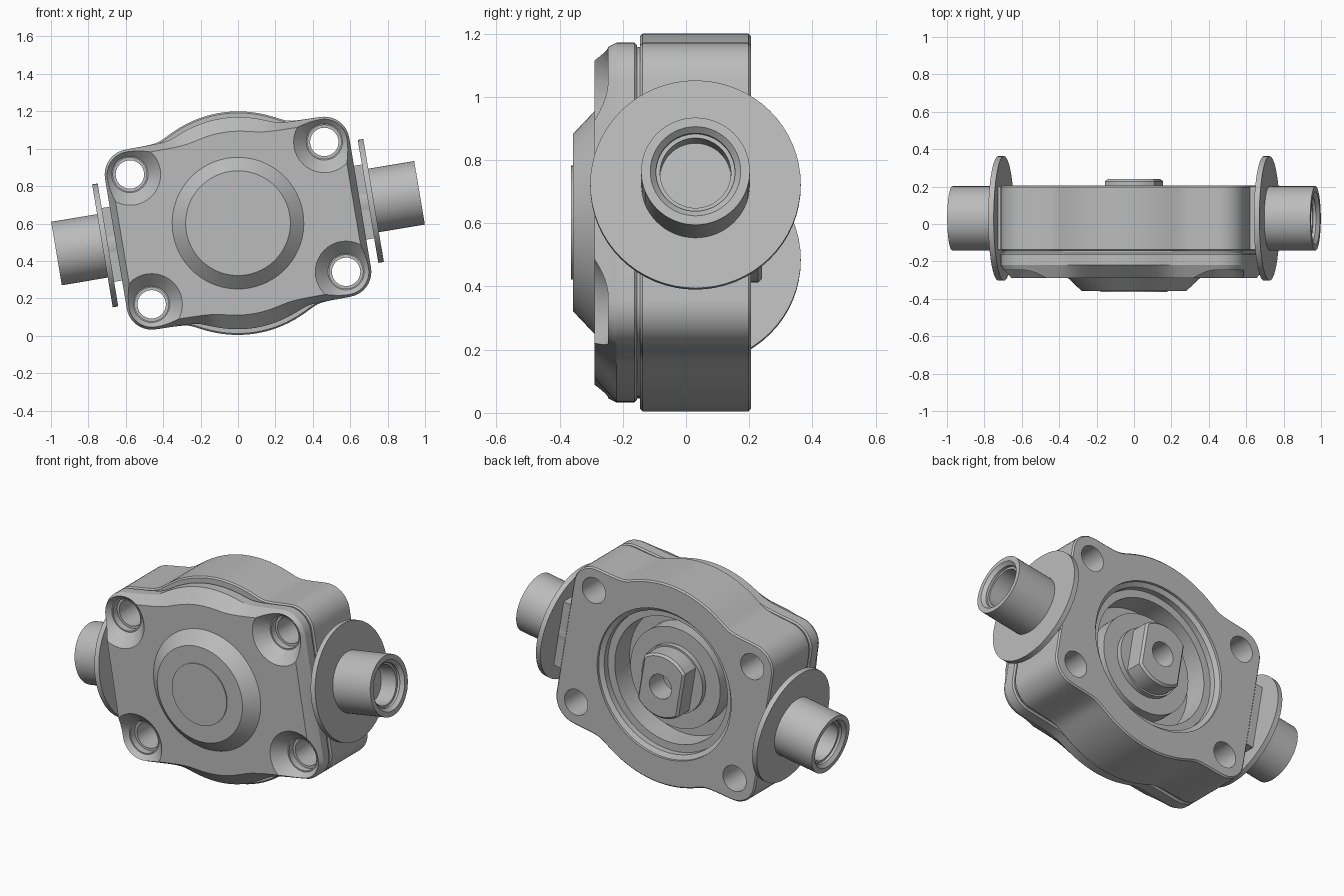
import bpy, bmesh, math
from mathutils import Matrix, Vector

cube = bpy.data.objects.get("Cube")
if cube:
    bpy.data.objects.remove(cube, do_unlink=True)

metal = bpy.data.materials.new("grey_metal")
metal.use_nodes = True
metal.diffuse_color = (0.5, 0.5, 0.5, 1)
metal.node_tree.nodes["Principled BSDF"].inputs["Base Color"].default_value = (0.5, 0.5, 0.5, 1)

# The whole unit is tilted about the depth axis
TILT = Matrix.Translation((0, 0, 0.602)) @ Matrix.Rotation(math.radians(-9.5), 4, "Y")
HOLE_U, HOLE_V = 0.527, 0.352
HOLES = [(su * HOLE_U, sv * HOLE_V) for su in (1, -1) for sv in (1, -1)]


def loft(bm, rings):
    """Skin a stack of equal rings and cap both ends."""
    vs = [[bm.verts.new(TILT @ Vector(p)) for p in ring] for ring in rings]
    n = len(vs[0])
    for a, b in zip(vs, vs[1:]):
        for i in range(n):
            j = (i + 1) % n
            bm.faces.new((a[i], a[j], b[j], b[i]))
    bm.faces.new(vs[0])
    bm.faces.new(vs[-1])


def make(name, *stacks):
    bm = bmesh.new()
    for rings in stacks:
        loft(bm, rings)
    bmesh.ops.recalc_face_normals(bm, faces=bm.faces)
    mesh = bpy.data.meshes.new(name)
    bm.to_mesh(mesh)
    bm.free()
    mesh.materials.append(metal)
    obj = bpy.data.objects.new(name, mesh)
    bpy.context.collection.objects.link(obj)
    return obj


def select(obj):
    bpy.ops.object.select_all(action="DESELECT")
    obj.select_set(True)
    bpy.context.view_layer.objects.active = obj


def cut(obj, cutter):
    cutter.hide_render = True
    mod = obj.modifiers.new("cut", "BOOLEAN")
    mod.operation, mod.solver, mod.object = "DIFFERENCE", "EXACT", cutter
    select(obj)
    bpy.ops.object.modifier_apply(modifier=mod.name)


def turn_y(profile, u=0, v=0, n=64):
    """Rings around the depth axis from (radius, depth) pairs."""
    angles = [2 * math.pi * i / n for i in range(n)]
    return [[(u + r * math.cos(a), y, v + r * math.sin(a)) for a in angles] for r, y in profile]


def turn_x(profile, side, y0, n=64):
    """Rings around the pipe axis from (radius, distance) pairs."""
    angles = [2 * math.pi * i / n for i in range(n)]
    return [[(side * d, y0 + r * math.cos(a), r * math.sin(a)) for a in angles] for r, d in profile]


def outline(y, corner, bulge):
    """Rounded rectangle whose top and bottom swell into a wide arc."""
    half = []
    for i in range(11):
        a = math.radians(9 * i)
        half.append((HOLE_U + corner * math.cos(a), HOLE_V + corner * math.sin(a)))
    flat = HOLE_V + corner
    for i in range(1, 48):
        u = HOLE_U * (1 - i / 24)
        arc = math.sqrt(max(bulge ** 2 - u * u, 0))
        half.append((u, (arc + flat + math.hypot(arc - flat, 0.025)) / 2))
    for i in range(11):
        a = math.radians(90 + 9 * i)
        half.append((-HOLE_U + corner * math.cos(a), HOLE_V + corner * math.sin(a)))
    return [(s * u, y, s * v) for s in (1, -1) for u, v in half]


def box(u0, u1, y0, y1, v):
    return [[(u, y0, -v), (u, y1, -v), (u, y1, v), (u, y0, v)] for u in (u0, u1)]


# Main housing, gasket and front cover
body = make("body", [outline(-0.145, 0.127, 0.588), outline(-0.137, 0.135, 0.596),
                     outline(0.197, 0.135, 0.596), outline(0.205, 0.127, 0.588)])
gasket = make("gasket", [outline(-0.158, 0.122, 0.55), outline(-0.142, 0.122, 0.55)])
cover = make("cover", [outline(-0.155, 0.127, 0.557), outline(-0.163, 0.135, 0.565),
                       outline(-0.22, 0.135, 0.565), outline(-0.29, 0.1, 0.487)])

# Countersunk bolt holes
sink = [(0.174, -0.3), (0.097, -0.22), (0.09, -0.22), (0.09, -0.18), (0.076, -0.18), (0.076, 0.3)]
bolt_cutter = make("bolt_cutter", *[turn_y(sink, u, v, 40) for u, v in HOLES])
for part in (body, gasket, cover):
    cut(part, bolt_cutter)

# Stepped recess in the back
recess_cutter = make("recess_cutter", turn_y([(0.295, 0.1), (0.295, 0), (0.37, 0), (0.37, 0.14),
                                              (0.415, 0.14), (0.415, 0.175), (0.44, 0.19), (0.44, 0.3)]))
cut(body, recess_cutter)

# Shaft end with two flats, a bore and a collar
def flatted(y, r, w):
    return [(max(-w, min(w, x)), y, z) for x, _, z in turn_y([(r, y)])[0]]


shaft = make("shaft_end", [flatted(0.09, 0.19, 0.135), flatted(0.228, 0.19, 0.135),
                           flatted(0.24, 0.178, 0.123)])
bore_cutter = make("bore_cutter", turn_y([(0.072, 0.11), (0.072, 0.3)]))
cut(shaft, bore_cutter)
collar = make("shaft_collar", turn_y([(0.2, 0.08), (0.2, 0.13)]))
cut(collar, bore_cutter)

# Raised front boss and its round plate
boss = make("front_boss", turn_y([(0.352, -0.285), (0.352, -0.29), (0.28, -0.358)]))
plate = make("front_plate", turn_y([(0.18, -0.355), (0.18, -0.364)]))

# Side pipes with flanges, mirrored
pipe = [(0.172, 0.64), (0.172, 0.705), (0.333, 0.705), (0.333, 0.735), (0.172, 0.735), (0.172, 0.984),
        (0.143, 0.984), (0.125, 0.965), (0.125, 0.95), (0.112, 0.95), (0.112, 0.85)]
parts = [body, gasket, cover, shaft, collar, boss, plate]
for side, label in ((1, "left"), (-1, "right")):
    parts.append(make(label + "_pipe", turn_x(pipe, side, 0.03)))
    parts.append(make(label + "_pipe_neck", box(side * 0.63, side * 0.706, -0.137, 0.2, 0.2)))

for cutter in (bolt_cutter, recess_cutter, bore_cutter):
    bpy.data.objects.remove(cutter, do_unlink=True)
for part in parts:
    select(part)
    bpy.ops.object.shade_smooth_by_angle(angle=math.radians(20))
